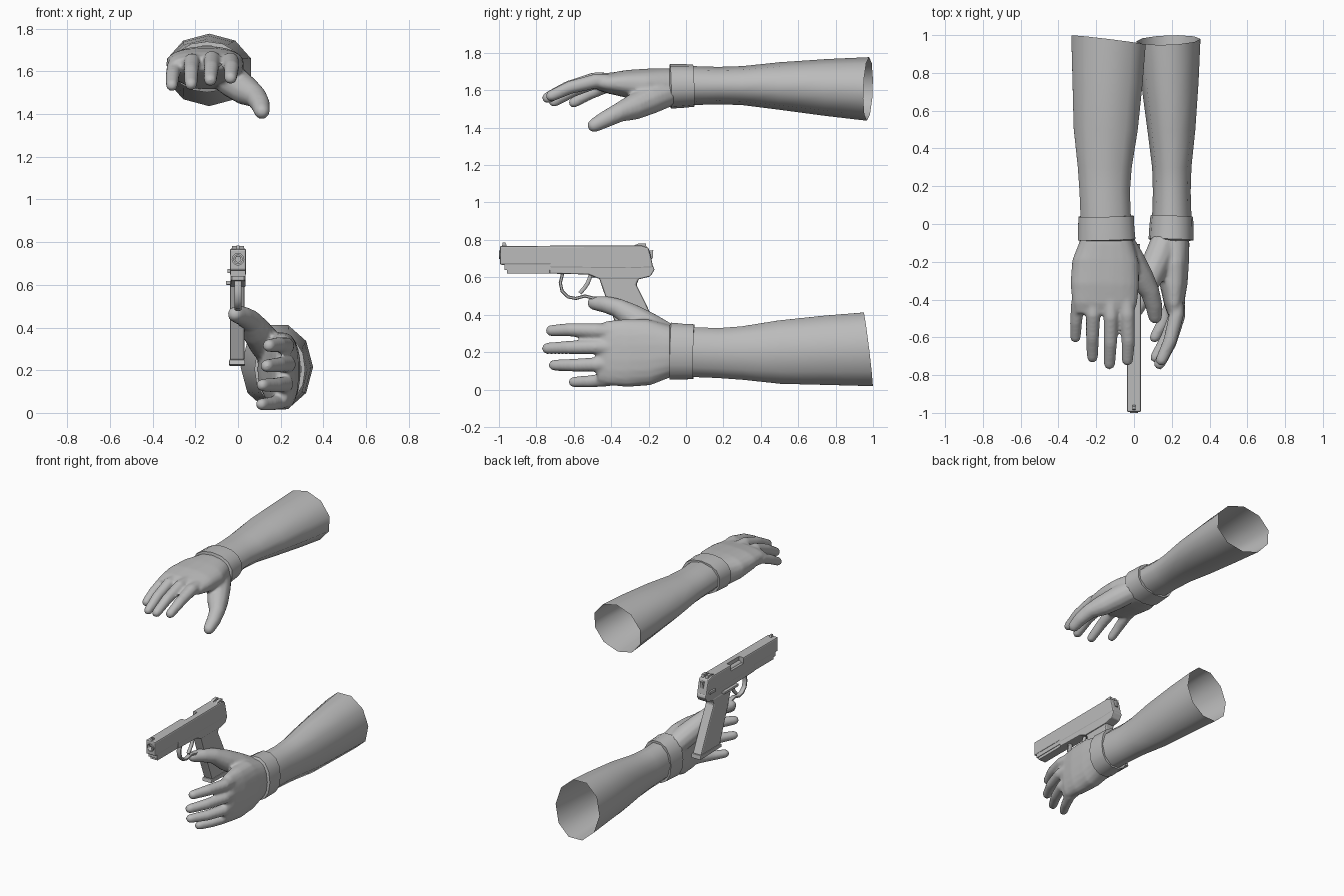
import bpy, bmesh, math
from mathutils import Vector, Matrix

cube = bpy.data.objects.get("Cube")
if cube:
    bpy.data.objects.remove(cube)

grey = bpy.data.materials.new("plain_grey")
grey.use_nodes = True
grey.diffuse_color = (0.5, 0.5, 0.5, 1)
grey.node_tree.nodes["Principled BSDF"].inputs["Base Color"].default_value = (0.5, 0.5, 0.5, 1)

# Placement of a local (across, along, back-of-hand) point for each arm
def upper(p):
    return Vector((p.x - 0.15, p.y, p.z + 1.625))

def lower(p):
    return Vector((p.z + 0.2, p.y, p.x + 0.2))

def finish(name, bm, place=None, smooth=50):
    if place:
        for v in bm.verts:
            v.co = place(v.co)
    bmesh.ops.recalc_face_normals(bm, faces=bm.faces)
    mesh = bpy.data.meshes.new(name)
    bm.to_mesh(mesh)
    bm.free()
    mesh.materials.append(grey)
    for poly in mesh.polygons:
        poly.use_smooth = smooth > 0
    if smooth:
        mesh.set_sharp_from_angle(angle=math.radians(smooth))
    obj = bpy.data.objects.new(name, mesh)
    bpy.context.scene.collection.objects.link(obj)
    return obj

def loft(bm, stations, sides, caps=True, square=1.0, ref=(0, 0, 1)):
    """Rings of (x, y, z, half width, half depth) across a path."""
    pts = [Vector(s[:3]) for s in stations]
    rings = []
    for i, s in enumerate(stations):
        t = (pts[min(i + 1, len(pts) - 1)] - pts[max(i - 1, 0)]).normalized()
        u = t.cross(Vector(ref)).normalized()
        w = u.cross(t)
        ring = []
        for k in range(sides):
            ang = 2 * math.pi * (k + 0.5) / sides
            c, q = math.cos(ang), math.sin(ang)
            c = math.copysign(abs(c) ** square, c)
            q = math.copysign(abs(q) ** square, q)
            ring.append(bm.verts.new(pts[i] + u * c * s[3] + w * q * s[4]))
        rings.append(ring)
    for r0, r1 in zip(rings, rings[1:]):
        for k in range(sides):
            n = (k + 1) % sides
            bm.faces.new((r0[k], r0[n], r1[n], r1[k]))
    if caps:
        bm.faces.new(rings[0])
        bm.faces.new(rings[-1])

def digit(bm, path):
    """Round-tipped finger along (x, y, z, radius) points."""
    st = [(*p, p[3]) for p in path]
    tip = Vector(path[-1][:3])
    r = path[-1][3]
    t = (tip - Vector(path[-2][:3])).normalized()
    for out, size in ((0.45, 0.88), (0.8, 0.6), (0.97, 0.22)):
        st.append((*(tip + t * r * out), r * size, r * size))
    loft(bm, st, 12)

FINGERS = [
    [(.105, -.36, .02, .04), (.115, -.48, .025, .04), (.12, -.62, -.01, .036), (.115, -.72, -.055, .031)],
    [(.025, -.36, .03, .04), (.028, -.49, .032, .04), (.025, -.63, -.01, .036), (.02, -.74, -.065, .031)],
    [(-.06, -.36, .02, .04), (-.066, -.48, .022, .039), (-.07, -.60, -.025, .035), (-.07, -.705, -.085, .03)],
    [(-.13, -.33, 0, .04), (-.148, -.43, -.005, .037), (-.157, -.52, -.045, .033), (-.16, -.60, -.09, .029)],
]
THUMB = [(.08, -.1, -.04, .075), (.13, -.19, -.075, .078), (.185, -.28, -.115, .07),
         (.235, -.36, -.145, .052), (.255, -.43, -.18, .046), (.262, -.49, -.212, .038)]
PALM = [(.005, -.03, 0, .125, .088), (.005, -.1, -.008, .145, .102), (0, -.2, 0, .178, .092),
        (-.005, -.32, .01, .182, .074), (-.005, -.42, .012, .172, .054), (-.008, -.48, .01, .15, .032)]
FOREARM = [(.015, .975, -.018, .207, .17), (.01, .75, -.01, .195, .152), (0, .5, -.002, .178, .127),
           (-.005, .3, 0, .15, .104), (-.005, .17, 0, .14, .1), (0, .04, 0, .14, .104), (.003, -.06, 0, .138, .1)]
CUFF = [(.002, .036, 0, .138, .1), (.002, .042, 0, .15, .113), (.003, -.02, -.002, .152, .117),
        (.005, -.083, -.004, .156, .119), (.005, -.089, -.004, .14, .1)]

for side, place in (("upper", upper), ("lower", lower)):
    # Hand: palm, fingers and thumb fused into one soft skin
    bm = bmesh.new()
    loft(bm, PALM, 20, square=0.8)
    for path in FINGERS + [THUMB]:
        digit(bm, path)
    hand = finish(side + "_hand", bm, place)
    fuse = hand.modifiers.new("fuse", "REMESH")
    fuse.mode = "VOXEL"
    fuse.voxel_size = 0.01
    fuse.use_smooth_shade = True
    soften = hand.modifiers.new("soften", "SMOOTH")
    soften.iterations = 5

    # Open forearm sleeve with a slanted end
    bm = bmesh.new()
    loft(bm, FOREARM, 10, caps=False)
    for v in bm.verts:
        if v.co.y > 0.9:
            v.co.y -= 0.1 * v.co.x
    finish(side + "_forearm", bm, place)

    # Wrist cuff
    bm = bmesh.new()
    loft(bm, CUFF, 14, caps=False, square=0.9)
    finish(side + "_cuff", bm, place)

# Pistol helpers
def prism(name, profile, half, x=0, bevel=0.006, segments=2):
    """Side profile of (y, z) points given width along x."""
    bm = bmesh.new()
    face = bm.faces.new([bm.verts.new((x - half, y, z)) for y, z in profile])
    new = bmesh.ops.extrude_face_region(bm, geom=[face])["geom"]
    bmesh.ops.translate(bm, vec=(2 * half, 0, 0), verts=[e for e in new if isinstance(e, bmesh.types.BMVert)])
    obj = finish(name, bm, smooth=0)
    if bevel:
        mod = obj.modifiers.new("bevel", "BEVEL")
        mod.width = bevel
        mod.segments = segments
        mod.limit_method = "ANGLE"
    return obj

def box(name, y0, y1, z0, z1, half, x=0, bevel=0.0):
    return prism(name, [(y0, z0), (y1, z0), (y1, z1), (y0, z1)], half, x, bevel)

def rod(name, y0, y1, z, r):
    bm = bmesh.new()
    spin = Matrix.Translation((0, (y0 + y1) / 2, z)) @ Matrix.Rotation(math.pi / 2, 4, "X")
    bmesh.ops.create_cone(bm, cap_ends=True, segments=20, radius1=r, radius2=r, depth=y1 - y0, matrix=spin)
    return finish(name, bm)

def cut(obj, cutter):
    mod = obj.modifiers.new("cut", "BOOLEAN")
    mod.operation = "DIFFERENCE"
    mod.solver = "EXACT"
    mod.object = cutter
    cutter.hide_render = True
    cutter.hide_viewport = True
    cutter.display_type = "WIRE"

# Slide, with bore and ejection port
slide = prism("slide", [(-.995, .667), (-.995, .768), (-.24, .77), (-.2, .758), (-.185, .7), (-.175, .65),
                        (-.3, .645), (-.73, .65), (-.73, .667)], .038, bevel=.013)
cut(slide, rod("bore_cutter", -1.1, -.9, .72, .027))
cut(slide, box("port_cutter", -.6, -.46, .728, .8, .028, x=-.03))
barrel = rod("barrel", -1, -.45, .72, .022)
cut(barrel, rod("barrel_cutter", -1.1, -.85, .72, .013))

# Frame and front rail
prism("frame", [(-.73, .62), (-.73, .66), (-.175, .66), (-.168, .64), (-.19, .605), (-.25, .59),
                (-.46, .59), (-.52, .615)], .036)
box("front_rail", -.957, -.72, .62, .645, .03, bevel=.004)
box("rail_web", -.97, -.72, .64, .67, .034)

# Sights and hammer
prism("front_sight", [(-.985, .76), (-.98, .785), (-.965, .785), (-.955, .76)], .007, bevel=0)
for x in (-.017, .017):
    prism("rear_sight_post", [(-.29, .765), (-.25, .782), (-.215, .782), (-.21, .755)], .01, x, 0)
prism("hammer", [(-.22, .69), (-.22, .74), (-.175, .745), (-.178, .7)], .01, bevel=0)

# Grip, magazine foot and side levers
prism("grip", [(-.47, .61), (-.425, .48), (-.335, .245), (-.115, .245), (-.215, .46), (-.265, .56),
               (-.245, .605)], .034, -.004, .01)
prism("magazine_foot", [(-.35, .225), (-.345, .25), (-.11, .25), (-.105, .22)], .037, -.004, .004)
box("slide_lever", -.52, -.36, .6, .618, .012, x=-.045, bevel=.004)
box("safety_lever", -.27, -.21, .655, .675, .008, x=-.042, bevel=.003)

# Trigger guard and trigger
def bar(name, path, wide, thick):
    bm = bmesh.new()
    loft(bm, [(0, y, z, thick, wide) for y, z in path], 8, ref=(1, 0, 0), square=0.6)
    finish(name, bm)

bar("trigger_guard", [(-.66, .62), (-.672, .57), (-.662, .525), (-.63, .495), (-.59, .487), (-.54, .5),
                      (-.5, .49), (-.42, .485)], .016, .009)
bar("trigger", [(-.51, .61), (-.525, .57), (-.545, .54), (-.568, .515)], .011, .011)
